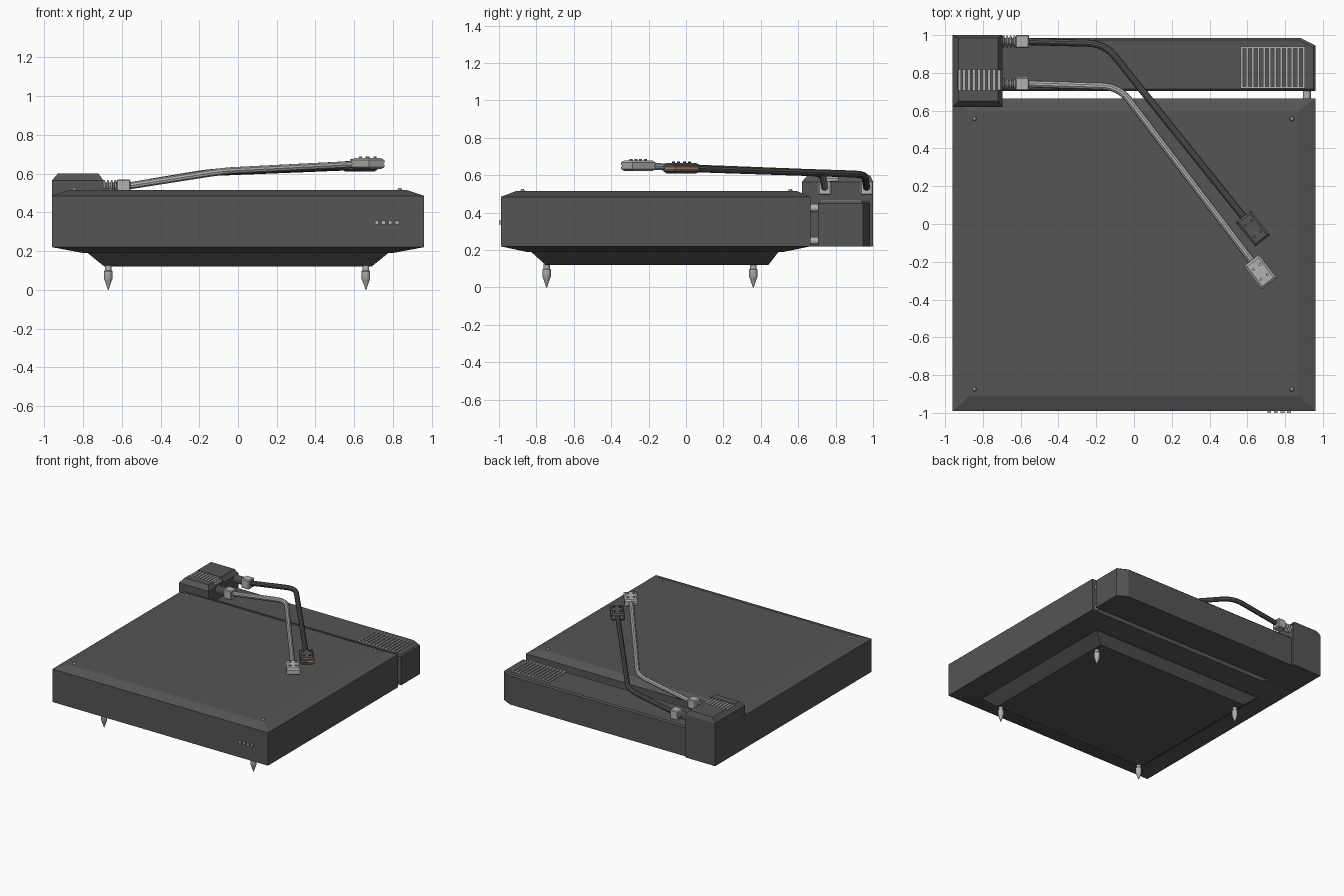
import bpy, bmesh, math
from mathutils import Vector, Matrix

if "Cube" in bpy.data.objects:
    bpy.data.objects.remove(bpy.data.objects["Cube"])


def mat(name, v):
    m = bpy.data.materials.new(name)
    m.diffuse_color = (*v, 1)
    m.use_nodes = True
    m.node_tree.nodes["Principled BSDF"].inputs["Base Color"].default_value = m.diffuse_color
    return m


DARK = mat("dark_grey", (0.09, 0.09, 0.09))
LIGHT = mat("light_grey", (0.45, 0.45, 0.45))
ORANGE = mat("copper", (0.6, 0.25, 0.08))


def finish(name, bm, m):
    bmesh.ops.recalc_face_normals(bm, faces=bm.faces)
    me = bpy.data.meshes.new(name)
    bm.to_mesh(me)
    bm.free()
    me.materials.append(m)
    ob = bpy.data.objects.new(name, me)
    bpy.context.collection.objects.link(ob)
    return ob


def add_loft(bm, rings):
    loops = [[bm.verts.new(p) for p in r] for r in rings]
    n = len(loops[0])
    for a, b in zip(loops, loops[1:]):
        for i in range(n):
            bm.faces.new((a[i], a[(i + 1) % n], b[(i + 1) % n], b[i]))
    bm.faces.new(loops[0][::-1])
    bm.faces.new(loops[-1])


def rect(x0, x1, y0, y1, z):
    return [(x0, y0, z), (x1, y0, z), (x1, y1, z), (x0, y1, z)]


def add_box(bm, x0, x1, y0, y1, z0, z1):
    add_loft(bm, [rect(x0, x1, y0, y1, z0), rect(x0, x1, y0, y1, z1)])


def loft(name, rings, m):
    bm = bmesh.new()
    add_loft(bm, rings)
    return finish(name, bm, m)


def add_lathe(bm, profile, origin, axis, n=16):
    # profile holds (radius, distance along axis)
    rot = Vector((0, 0, 1)).rotation_difference(Vector(axis)).to_matrix()
    rings = [[Vector(origin) + rot @ Vector((r * math.cos(2 * math.pi * i / n),
              r * math.sin(2 * math.pi * i / n), h)) for i in range(n)] for r, h in profile]
    add_loft(bm, rings)


def smooth(ob):
    bpy.ops.object.select_all(action='DESELECT')
    ob.select_set(True)
    bpy.context.view_layer.objects.active = ob
    bpy.ops.object.shade_smooth_by_angle(angle=math.radians(35))


def lathes(name, profile, spots, axis, m):
    bm = bmesh.new()
    for s in spots:
        add_lathe(bm, profile, s, axis)
    smooth(finish(name, bm, m))


# main slab and the tapered plate below it
loft("main_body", [rect(-.80, .80, -.85, .52, .19), rect(-.96, .96, -.99, .665, .22),
                   rect(-.96, .96, -.99, .665, .485), rect(-.87, .87, -.91, .595, .515)], DARK)
loft("bottom_plate", [rect(-.69, .69, -.75, .44, .12), rect(-.785, .785, -.835, .50, .197)], DARK)

# rear bar with a clipped right corner
def bar_ring(d, z):
    return [(-.90, .705 + d, z), (.96 - d, .705 + d, z), (.96 - d, .945 - d, z),
            (.88 - d, .985 - d, z), (-.90, .985 - d, z)]

loft("rear_bar", [bar_ring(0, .22), bar_ring(0, .45), bar_ring(.01, .46)], DARK)

# arm housing: lower column and chamfered head overhanging the slab
block = loft("arm_housing_base", [rect(-.96, -.695, .66, 1, .22), rect(-.96, -.695, .66, 1, .50)], DARK)
head = loft("arm_housing_top", [rect(-.96, -.695, .62, 1, .49), rect(-.96, -.695, .62, 1, .565),
                                rect(-.93, -.72, .65, .985, .60)], DARK)
bm = bmesh.new()
add_box(bm, -.935, -.69, .71, .815, .57, .7)
cut = finish("grille_cutter", bm, DARK)
cut.hide_render = True
cut.hide_viewport = False
mod = head.modifiers.new("grille_recess", 'BOOLEAN')
mod.object = cut
mod.solver = 'EXACT'
bpy.context.view_layer.objects.active = head
bpy.ops.object.modifier_apply(modifier=mod.name)
bpy.data.objects.remove(cut)

# grille bars on the housing
bm = bmesh.new()
for i in range(9):
    x = -.925 + i * .0262
    top = .597 if x < -.72 else .582
    add_box(bm, x - .008, x + .008, .71, .815, .56, top)
finish("housing_grille", bm, LIGHT)

# vent on the rear bar: frame plus fins
bm = bmesh.new()
x0, x1, y0, y1, z0, z1 = .563, .905, .717, .94, .455, .468
for y in (y0, y1 - .012):
    add_box(bm, x0, x1, y, y + .012, z0, z1)
n = 12
for i in range(n):
    x = x0 + i * (x1 - x0 - .013) / (n - 1)
    add_box(bm, x, x + .013, y0 + .012, y1 - .012, z0, z1)
finish("rear_vent", bm, LIGHT)

# spike feet, top screws, joining pegs
lathes("feet", [(.002, 0), (.019, .05), (.022, .055), (.022, .095), (.017, .10), (.017, .125)],
       [(x, y, 0) for x in (-.67, .66) for y in (-.745, .36)], (0, 0, 1), LIGHT)
lathes("top_screws", [(.012, 0), (.012, .012), (.007, .02)],
       [(x, y, .506) for x in (-.845, .835) for y in (-.874, .558)], (0, 0, 1), LIGHT)
lathes("joining_pegs", [(.021, 0), (.021, .06)],
       [(.915, .655, z) for z in (.25, .425)], (0, 1, 0), LIGHT)

# front buttons
bm = bmesh.new()
for i in range(4):
    x = .716 + i * .035
    add_box(bm, x - .01, x + .01, -1, -.98, .337, .357)
finish("front_buttons", bm, LIGHT)


def rounded(path, size):
    # replace each inner corner with a short curve
    p = [Vector(q) for q in path]
    out = [p[0]]
    for a, b, c in zip(p, p[1:], p[2:]):
        s, e = b + (a - b).normalized() * size, b + (c - b).normalized() * size
        for k in range(7):
            t = k / 6
            out.append(s * (1 - t) ** 2 + b * 2 * t * (1 - t) + e * t * t)
    return out + [p[-1]]


def tube(name, pts, r, m):
    cu = bpy.data.curves.new(name, 'CURVE')
    cu.dimensions = '3D'
    cu.bevel_depth = r
    cu.bevel_resolution = 3
    cu.use_fill_caps = True
    sp = cu.splines.new('POLY')
    sp.points.add(len(pts) - 1)
    for q, p in zip(sp.points, pts):
        q.co = (*p, 1)
    cu.materials.append(m)
    ob = bpy.data.objects.new(name, cu)
    bpy.context.collection.objects.link(ob)
    bpy.ops.object.select_all(action='DESELECT')
    ob.select_set(True)
    bpy.context.view_layer.objects.active = ob
    bpy.ops.object.convert(target='MESH')
    smooth(bpy.context.view_layer.objects.active)


def arm(name, y, bend, end, m, plate, length):
    z = .535
    # bellows and connector block
    prof = [(.018, 0)]
    for i in range(4):
        h = .008 + i * .019
        prof += [(.018, h), (.031, h + .003), (.031, h + .01), (.018, h + .013)]
    lathes(name + "_bellows", prof + [(.018, .09)], [(-.705, y, z)], (1, 0, 0), LIGHT)
    bm = bmesh.new()
    add_box(bm, -.627, -.555, y - .035, y + .035, z - .04, z + .034)
    box = finish(name + "_connector", bm, LIGHT)
    bev = box.modifiers.new("bevel", 'BEVEL')
    bev.width, bev.segments = .006, 1
    # bent tube
    tube(name + "_tube", rounded([(-.57, y, z), bend, end], .09), .019, m)
    # head shell: two tapered slabs around a thin plate, turned along the arm
    d = (Vector(end) - Vector(bend)).xy.normalized()
    M = Matrix.Translation(Vector((end[0], end[1], end[2] + .003))) @ \
        Matrix.Rotation(math.atan2(d.y, d.x), 4, 'Z')
    L, w = length, .05
    bm = bmesh.new()
    for s in (1, -1):
        add_loft(bm, [rect(0, L, -w, w, s * .004), rect(0, L, -w, w, s * .018),
                      rect(.012, L - .012, -w + .012, w - .012, s * .028)])
    for u in (.045, L - .045):
        for v in (-.022, .022):
            add_lathe(bm, [(.008, 0), (.008, .01)], (u, v, .026), (0, 0, 1), 8)
    finish(name + "_head", bm, m).matrix_world = M
    bm = bmesh.new()
    add_box(bm, .004, L - .004, -w + .004, w - .004, -.005, .005)
    finish(name + "_head_plate", bm, plate).matrix_world = M


arm("front_arm", .742, (-.08, .727, .612), (.622, -.193, .648), LIGHT, LIGHT, .155)
arm("rear_arm", .966, (-.155, .955, .605), (.578, .04, .635), DARK, ORANGE, .165)
